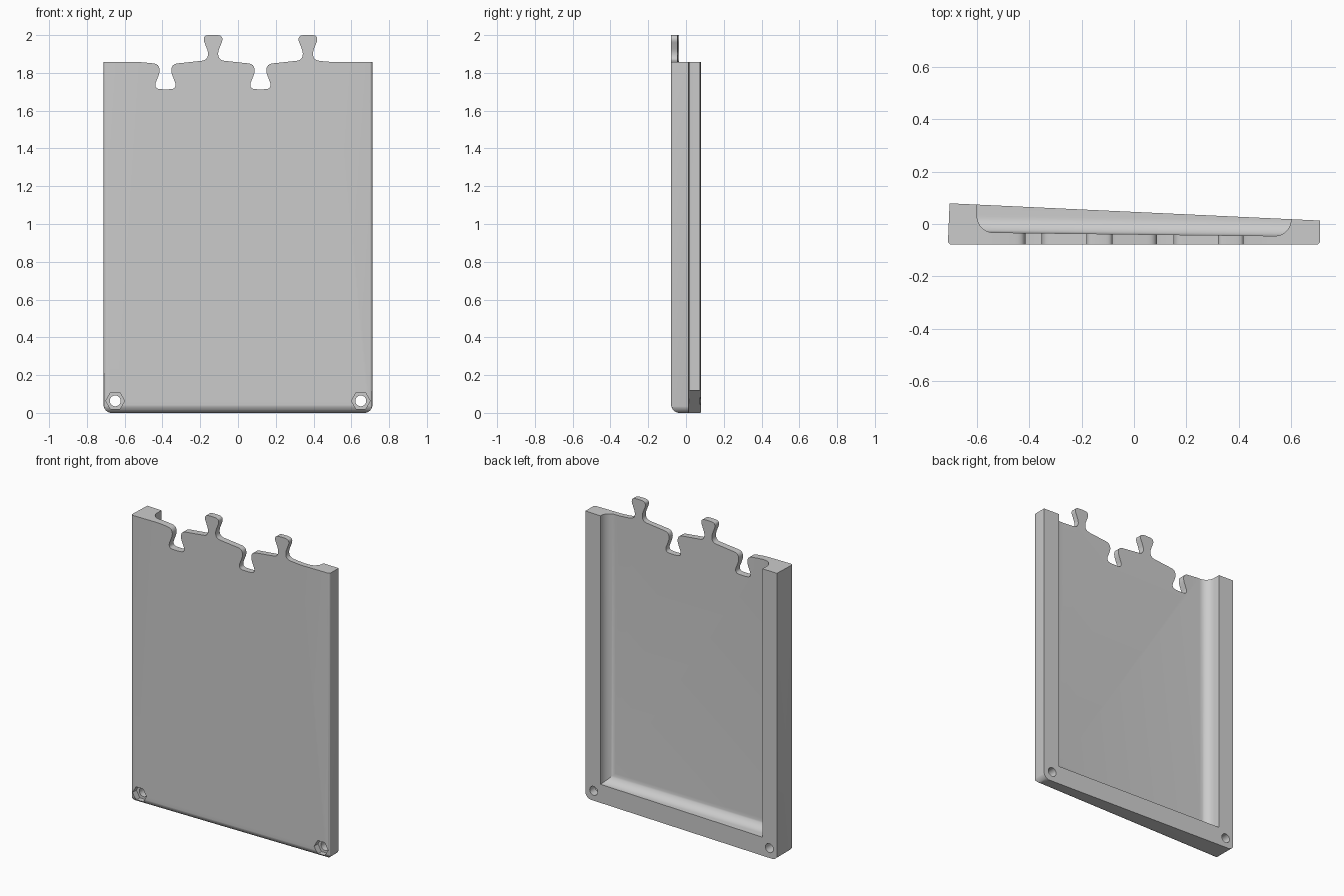
import bpy, bmesh
from math import sin, cos, pi, radians
from mathutils import Vector

if "Cube" in bpy.data.objects:
    bpy.data.objects.remove(bpy.data.objects["Cube"], do_unlink=True)

HALF_W, TOP, FRONT = 0.711, 1.857, -0.079

grey = bpy.data.materials.new("plain_grey")
grey.use_nodes = True
grey.diffuse_color = (0.6, 0.6, 0.6, 1)
grey.node_tree.nodes["Principled BSDF"].inputs["Base Color"].default_value = (0.6, 0.6, 0.6, 1)


def finish(name, bm):
    bmesh.ops.recalc_face_normals(bm, faces=bm.faces)
    mesh = bpy.data.meshes.new(name)
    bm.to_mesh(mesh)
    bm.free()
    mesh.materials.append(grey)
    obj = bpy.data.objects.new(name, mesh)
    bpy.context.collection.objects.link(obj)
    return obj


def prism(name, points, axis, low, high):
    """Extrude a 2D outline along an axis (0 = x, 1 = y, 2 = z)."""
    bm = bmesh.new()
    verts = []
    for p in points:
        co = list(p)
        co.insert(axis, low)
        verts.append(bm.verts.new(co))
    face = bm.faces.new(verts)
    out = bmesh.ops.extrude_face_region(bm, geom=[face])
    for v in out["geom"]:
        if isinstance(v, bmesh.types.BMVert):
            v.co[axis] = high
    return finish(name, bm)


def arc(cx, cy, r, start, end, steps=8):
    return [(cx + r * cos(radians(start + (end - start) * i / steps)),
             cy + r * sin(radians(start + (end - start) * i / steps)))
            for i in range(steps + 1)]


def spline(pts, steps=4):
    """Smooth curve through the given points."""
    pts = [Vector(p) for p in pts]
    out = []
    for i in range(len(pts) - 1):
        a, b, c, d = pts[max(i - 1, 0)], pts[i], pts[i + 1], pts[min(i + 2, len(pts) - 1)]
        for k in range(steps):
            t = k / steps
            out.append(tuple(0.5 * (2 * b + (c - a) * t + (2 * a - 5 * b + 4 * c - d) * t ** 2
                                    + (3 * b - a - 3 * c + d) * t ** 3)))
    out.append(tuple(pts[-1]))
    return out


def apply_boolean(obj, tool, operation):
    tool.hide_render = True
    mod = obj.modifiers.new(operation, "BOOLEAN")
    mod.operation, mod.solver, mod.object = operation, "EXACT", tool
    bpy.context.view_layer.objects.active = obj
    bpy.ops.object.modifier_apply(modifier=mod.name)
    bpy.data.objects.remove(tool, do_unlink=True)


# Interlocking top edge: socket, tab, socket, tab
HALF_LOBE = [(0.087, 0.004), (0.047, 0.010), (0.030, 0.027), (0.028, 0.055),
             (0.040, 0.090), (0.049, 0.115), (0.045, 0.135), (0.025, 0.143)]
top_edge = [(-0.52, TOP)]
for centre, sign, slack in ((-0.384, -1, 0.004), (-0.132, 1, 0),
                            (0.119, -1, 0.004), (0.370, 1, 0)):
    lobe = [(-x - slack, z) for x, z in HALF_LOBE]
    lobe += [(x + slack, z) for x, z in reversed(HALF_LOBE)]
    top_edge += [(centre + x, TOP + sign * z) for x, z in lobe]
top_edge.append((0.51, TOP))

# Panel body: front outline with rounded bottom corners
W = HALF_W + 0.001
R = 0.045
outline = [(-W, TOP)] + spline(top_edge) + [(W, TOP)]
outline += arc(W - R, R - 0.001, R, 0, -90) + arc(-W + R, R - 0.001, R, -90, -180)
panel = prism("panel", outline, 1, -0.3, 0.3)

# Plan section: tapering thickness and softened front edges
r = 0.014
plan = arc(-HALF_W + r, FRONT + r, r, 180, 270, 5) + arc(HALF_W - r, FRONT + r, r, 270, 360, 5)
plan += [(HALF_W, 0.0462 - 0.0465 * HALF_W), (-HALF_W + 0.006, 0.079)]
apply_boolean(panel, prism("plan_section", plan, 2, -0.2, 2.3), "INTERSECT")

# Side section: large round along the bottom front edge
r = 0.046
side = [(0.3, 0), (0.3, 2.4), (FRONT - 0.0005, 2.4)]
side += arc(FRONT - 0.0005 + r, r, r, 180, 270, 10)
apply_boolean(panel, prism("side_section", side, 0, -1, 1), "INTERSECT")

# Rear recess, open at the top, with filleted floor
bm = bmesh.new()
bmesh.ops.create_cube(bm, size=1)
for v in bm.verts:
    x = 0.6 if v.co.x > 0 else -0.6
    y = 0.3 if v.co.y > 0 else -0.039 - 0.012 * x
    v.co = (x, y, 2.2 if v.co.z > 0 else 0.12)
edges = [e for e in bm.edges if all(v.co.y < 0.1 for v in e.verts)
         and not all(v.co.z > 2 for v in e.verts)]
bmesh.ops.bevel(bm, geom=edges, offset=0.062, segments=10, profile=0.5, affect="EDGES")
apply_boolean(panel, finish("recess", bm), "DIFFERENCE")

# Bolt holes with hexagonal nut pockets in the bottom corners
for x in (-0.65, 0.65):
    hexagon = arc(x, 0.0635, 0.05, 0, 300, 5)
    apply_boolean(panel, prism("nut_pocket", hexagon, 1, -0.2, FRONT + 0.04), "DIFFERENCE")
    circle = arc(x, 0.0635, 0.029, 0, 345, 23)
    apply_boolean(panel, prism("bolt_hole", circle, 1, -0.25, 0.25), "DIFFERENCE")

# Smooth fillets, crisp edges
bpy.ops.object.select_all(action="DESELECT")
panel.select_set(True)
bpy.context.view_layer.objects.active = panel
bpy.ops.object.shade_smooth_by_angle(angle=radians(30))
